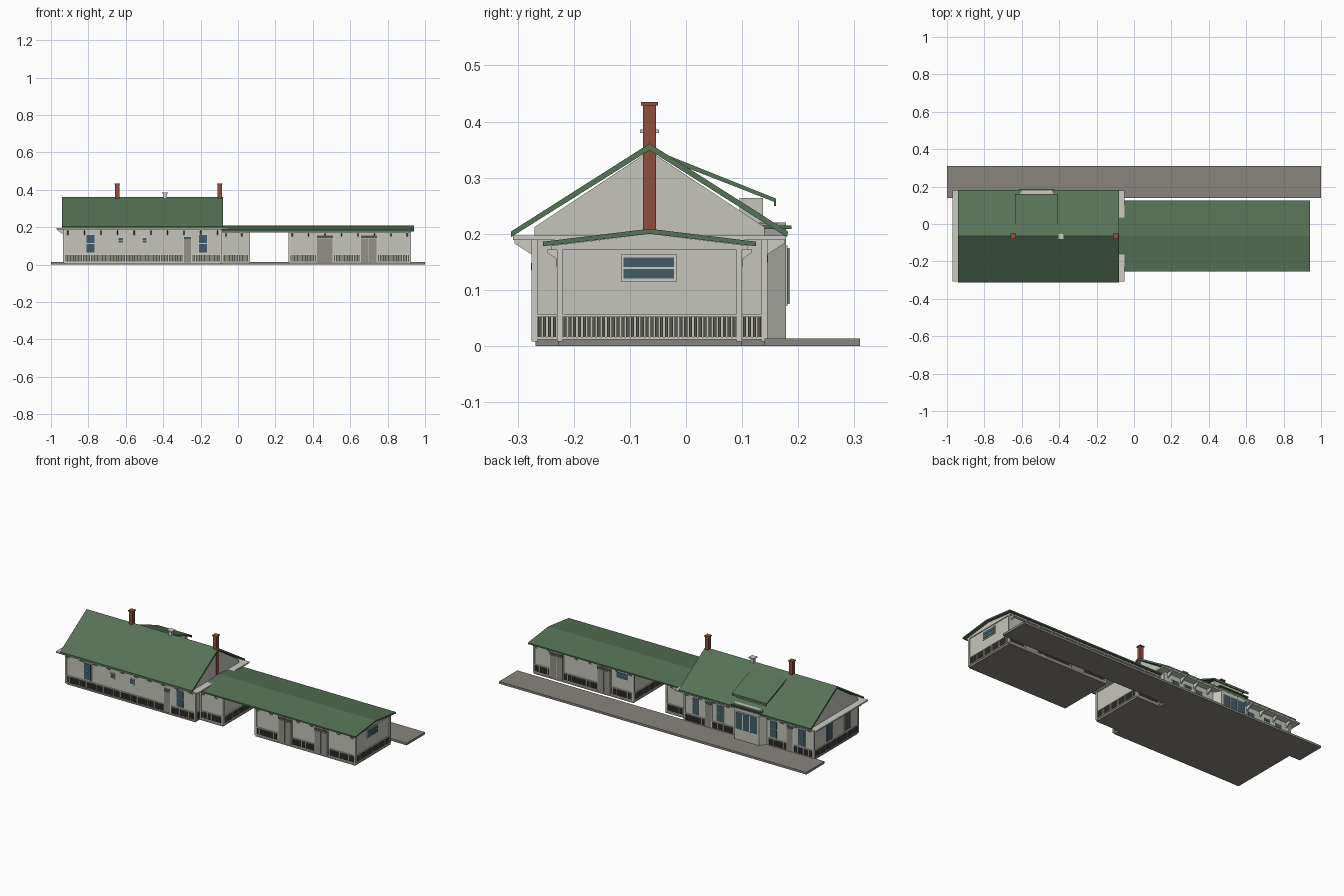
import bpy

if "Cube" in bpy.data.objects:
    bpy.data.objects.remove(bpy.data.objects["Cube"], do_unlink=True)


def material(name, r, g, b):
    lin = [((c / 255 + 0.055) / 1.055) ** 2.4 for c in (r, g, b)] + [1]
    m = bpy.data.materials.new(name)
    m.use_nodes = True
    m.diffuse_color = lin
    m.node_tree.nodes["Principled BSDF"].inputs["Base Color"].default_value = lin
    return m


WALL = material("pale wall", 197, 197, 188)
TRIM = material("trim", 204, 204, 196)
ROOF = material("green roof", 86, 114, 86)
BRICK = material("red brick", 143, 78, 60)
STONE = material("platform stone", 136, 133, 126)
SLAT = material("dark slats", 86, 85, 78)
DOOR = material("door", 146, 144, 135)
GLASS = material("blue glass", 66, 92, 104)


def mesh(name, verts, faces, mat):
    me = bpy.data.meshes.new(name)
    me.from_pydata(verts, [], faces)
    me.materials.append(mat)
    ob = bpy.data.objects.new(name, me)
    bpy.context.collection.objects.link(ob)
    return ob


def boxes(name, spans, mat):
    """One object from boxes given as (x0, x1, y0, y1, z0, z1)."""
    verts, faces = [], []
    for x0, x1, y0, y1, z0, z1 in spans:
        n = len(verts)
        verts += [(x, y, z) for z in (z0, z1) for x, y in ((x0, y0), (x1, y0), (x1, y1), (x0, y1))]
        faces += [(n + 3, n + 2, n + 1, n), (n + 4, n + 5, n + 6, n + 7)]
        faces += [(n + i, n + (i + 1) % 4, n + (i + 1) % 4 + 4, n + i + 4) for i in range(4)]
    return mesh(name, verts, faces, mat)


def prism(name, outline, a, b, mat, axis="x"):
    """Extrude a counter-clockwise outline along x (y, z points) or z (x, y points)."""
    n = len(outline)
    put = (lambda p, t: (t, *p)) if axis == "x" else (lambda p, t: (*p, t))
    verts = [put(p, t) for t in (a, b) for p in outline]
    faces = [tuple(reversed(range(n))), tuple(range(n, 2 * n))]
    faces += [(i, (i + 1) % n, (i + 1) % n + n, i + n) for i in range(n)]
    return mesh(name, verts, faces, mat)


def on_wall(wall, u0, u1, z0, z1, out, start=0.0):
    """Box lying on a wall given as (axis it faces, position, outward sign)."""
    axis, pos, sign = wall
    d0, d1 = sorted((pos + sign * start, pos + sign * out))
    return (u0, u1, d0, d1, z0, z1) if axis == "y" else (d0, d1, u0, u1, z0, z1)


def window(name, wall, u, w, z0, z1, panes=2):
    f = 0.004
    boxes(name + "_frame", [on_wall(wall, u - w / 2 - f, u + w / 2 + f, z0 - f, z1 + f, 0.003)], TRIM)
    h = (z1 - z0) / panes
    boxes(name + "_glass", [on_wall(wall, u - w / 2, u + w / 2, z0 + i * h + 0.002, z0 + (i + 1) * h - 0.002, 0.005)
                            for i in range(panes)], GLASS)


def door(name, wall, u, w, top, leaves=1):
    f = 0.004
    boxes(name + "_frame", [on_wall(wall, u - w / 2 - f, u + w / 2 + f, 0.012, top + f, 0.003)], TRIM)
    lw = w / leaves
    boxes(name + "_leaf", [on_wall(wall, u - w / 2 + i * lw + 0.001, u - w / 2 + (i + 1) * lw - 0.001, 0.012, top - 0.016, 0.005)
                           for i in range(leaves)], DOOR)
    boxes(name + "_transom", [on_wall(wall, u - w / 2, u + w / 2, top - 0.013, top, 0.006)],
          SLAT if leaves > 1 else GLASS)


def skirting(name, wall, a, b, gaps=()):
    """Dark slats under a rail, interrupted at doors."""
    slats, rails, start = [], [], a
    for g0, g1 in [(u - w / 2 - 0.005, u + w / 2 + 0.005) for u, w in sorted(gaps)] + [(b, b)]:
        rails += [on_wall(wall, start, g0, z, z + 0.004, 0.005) for z in (0.012, 0.053)]
        n = max(1, int((g0 - start) / 0.0085))
        step = (g0 - start) / n
        slats += [on_wall(wall, start + (i + 0.18) * step, start + (i + 0.82) * step, 0.016, 0.053, 0.004)
                  for i in range(n)]
        start = g1
    boxes(name + "_slats", slats, SLAT)
    boxes(name + "_rails", rails, TRIM)


def corner_posts(name, x0, x1, y0, y1, top):
    s = 0.005
    boxes(name, [(x - s, x + s, y - s, y + s, 0.008, top) for x in (x0, x1) for y in (y0, y1)], TRIM)


def brackets(name, wall, places, reach, drop, top):
    """Triangular eave brackets."""
    axis, pos, sign = wall
    verts, faces = [], []
    for u in places:
        n = len(verts)
        for t in (u - 0.003, u + 0.003):
            for d, z in ((0, top), (reach, top), (reach, top - 0.007), (0, top - drop)):
                p = pos + sign * d
                verts.append((t, p, z) if axis == "y" else (p, t, z))
        faces += [(n, n + 1, n + 2, n + 3), (n + 7, n + 6, n + 5, n + 4)]
        faces += [(n + i, n + i + 4, n + (i + 1) % 4 + 4, n + (i + 1) % 4) for i in range(4)]
    mesh(name, verts, faces, TRIM)


def row(a, b, n):
    return [a + (b - a) * i / (n - 1) for i in range(n)]


RIDGE = -0.065

# Platform and foundations
boxes("platform", [(-1, 1, 0.14, 0.31, 0, 0.013)], STONE)
boxes("foundations", [(-0.93, -0.09, -0.268, 0.14, 0, 0.012), (-0.09, 0.062, -0.228, 0.1, 0, 0.012),
                      (0.272, 0.922, -0.228, 0.1, 0, 0.012)], STONE)

# Main hall with gabled walls and roof
prism("main_walls", [(-0.27, 0.01), (0.14, 0.01), (0.14, 0.212), (RIDGE, 0.348), (-0.27, 0.212)], -0.93, -0.09, WALL)
prism("main_roof", [(-0.312, 0.194), (RIDGE, 0.349), (0.18, 0.194), (0.182, 0.204), (RIDGE, 0.361), (-0.312, 0.204)],
      -0.94, -0.08, ROOF)
boxes("main_soffit", [(-0.97, -0.05, -0.308, 0.178, 0.189, 0.197)], TRIM)
corner_posts("main_corner_posts", -0.93, -0.09, -0.27, 0.14, 0.19)

# Low wing: passage room, open bay and goods shed under one roof
boxes("wing_walls", [(-0.09, 0.06, -0.225, 0.095, 0.01, 0.178), (0.275, 0.92, -0.225, 0.095, 0.01, 0.178)], WALL)
prism("wing_gable", [(-0.24, 0.171), (0.11, 0.171), (0.11, 0.179), (RIDGE, 0.2), (-0.24, 0.179)], -0.09, 0.925, WALL)
prism("wing_roof", [(-0.255, 0.178), (RIDGE, 0.2), (0.125, 0.178), (0.125, 0.186), (RIDGE, 0.209), (-0.255, 0.186)],
      -0.085, 0.942, ROOF)
corner_posts("passage_posts", -0.085, 0.06, -0.225, 0.095, 0.172)
corner_posts("shed_posts", 0.275, 0.92, -0.225, 0.095, 0.172)

FRONT, BACK = ("y", -0.27, -1), ("y", 0.14, 1)
WFRONT, WBACK = ("y", -0.225, -1), ("y", 0.095, 1)
WEST, EAST, SHED_WEST, PASSAGE_EAST = ("x", -0.93, -1), ("x", 0.92, 1), ("x", 0.275, -1), ("x", 0.06, 1)

# Windows
for u in (-0.788, -0.187):
    window("front_window", FRONT, u, 0.044, 0.064, 0.162)
for u in (-0.627, -0.5):
    window("small_front_window", FRONT, u, 0.022, 0.117, 0.145)
for u in (-0.165, -0.32, -0.67, -0.85):
    window("back_window", BACK, u, 0.042, 0.064, 0.162)
for u in (0.0, -0.17):
    window("west_window", WEST, u, 0.05, 0.064, 0.162)
window("east_window", EAST, -0.066, 0.09, 0.118, 0.16)
window("shed_back_window", WBACK, 0.345, 0.075, 0.12, 0.158)

# Doors and slatted skirting
walls = {
    "front": (FRONT, -0.925, -0.095, [(-0.27, 0.04)], 0.148, 1),
    "back": (BACK, -0.925, -0.095, [(-0.775, 0.04), (-0.245, 0.04)], 0.162, 1),
    "shed_front": (WFRONT, 0.28, 0.915, [(0.465, 0.085), (0.7, 0.085)], 0.155, 2),
    "shed_back": (WBACK, 0.28, 0.915, [(0.465, 0.085), (0.775, 0.085)], 0.155, 2),
}
for name, (wall, a, b, gaps, top, leaves) in walls.items():
    for u, w in gaps:
        door(name + "_door", wall, u, w, top, leaves)
    skirting(name, wall, a, b, gaps + [(-0.52, 0.22)] * (name == "back"))
skirting("west", WEST, -0.265, 0.135)
for name, wall in (("shed_east", EAST), ("shed_west", SHED_WEST), ("passage_east", PASSAGE_EAST)):
    skirting(name, wall, -0.22, 0.09)
skirting("passage_front", WFRONT, -0.085, 0.055)
skirting("passage_back", WBACK, -0.085, 0.055)
for u0, u1 in ((-0.265, -0.23), (0.1, 0.135)):
    skirting("main_east", ("x", -0.09, 1), u0, u1)

# Eave brackets
brackets("front_brackets", FRONT, row(-0.91, -0.11, 10), 0.036, 0.03, 0.19)
brackets("back_brackets", BACK, [x for x in row(-0.91, -0.11, 10) if abs(x + 0.52) > 0.11], 0.036, 0.03, 0.19)
brackets("west_brackets", WEST, row(-0.25, 0.12, 5), 0.036, 0.03, 0.19)
wing_places = [-0.065, 0.02] + row(0.29, 0.905, 8)
brackets("wing_front_brackets", WFRONT, wing_places, 0.022, 0.022, 0.173)
brackets("wing_back_brackets", WBACK, wing_places, 0.022, 0.022, 0.173)

# Bay window and raised dormer on the platform side
prism("bay", [(-0.63, 0.13), (-0.41, 0.13), (-0.44, 0.178), (-0.6, 0.178)], 0.012, 0.218, WALL, "z")
window("bay_window", ("y", 0.178, 1), -0.52, 0.14, 0.075, 0.175, 1)
boxes("bay_mullions", [on_wall(("y", 0.178, 1), x - 0.002, x + 0.002, 0.075, 0.175, 0.007) for x in (-0.543, -0.497)], TRIM)
prism("bay_eave", [(-0.63, 0.13), (-0.41, 0.13), (-0.425, 0.188), (-0.615, 0.188)], 0.209, 0.215, ROOF, "z")
prism("bay_cap", [(-0.62, 0.13), (-0.42, 0.13), (-0.44, 0.178), (-0.6, 0.178)], 0.215, 0.22, TRIM, "z")
boxes("dormer_wall", [(-0.615, -0.425, 0.095, 0.137, 0.2, 0.264)], WALL)
prism("dormer_roof", [(-0.035, 0.332), (0.157, 0.257), (0.157, 0.25), (0.16, 0.25), (0.16, 0.263), (-0.035, 0.341)],
      -0.637, -0.41, ROOF)

# Chimneys and roof vent
for x in (-0.645, -0.098):
    boxes("chimney", [(x - 0.0115, x + 0.0115, RIDGE - 0.0115, RIDGE + 0.0115, 0.19, 0.43),
                      (x - 0.015, x + 0.015, RIDGE - 0.015, RIDGE + 0.015, 0.429, 0.435)], BRICK)
boxes("roof_vent", [(-0.4, -0.38, RIDGE - 0.01, RIDGE + 0.01, 0.345, 0.38),
                    (-0.407, -0.373, RIDGE - 0.017, RIDGE + 0.017, 0.38, 0.386)], TRIM)
